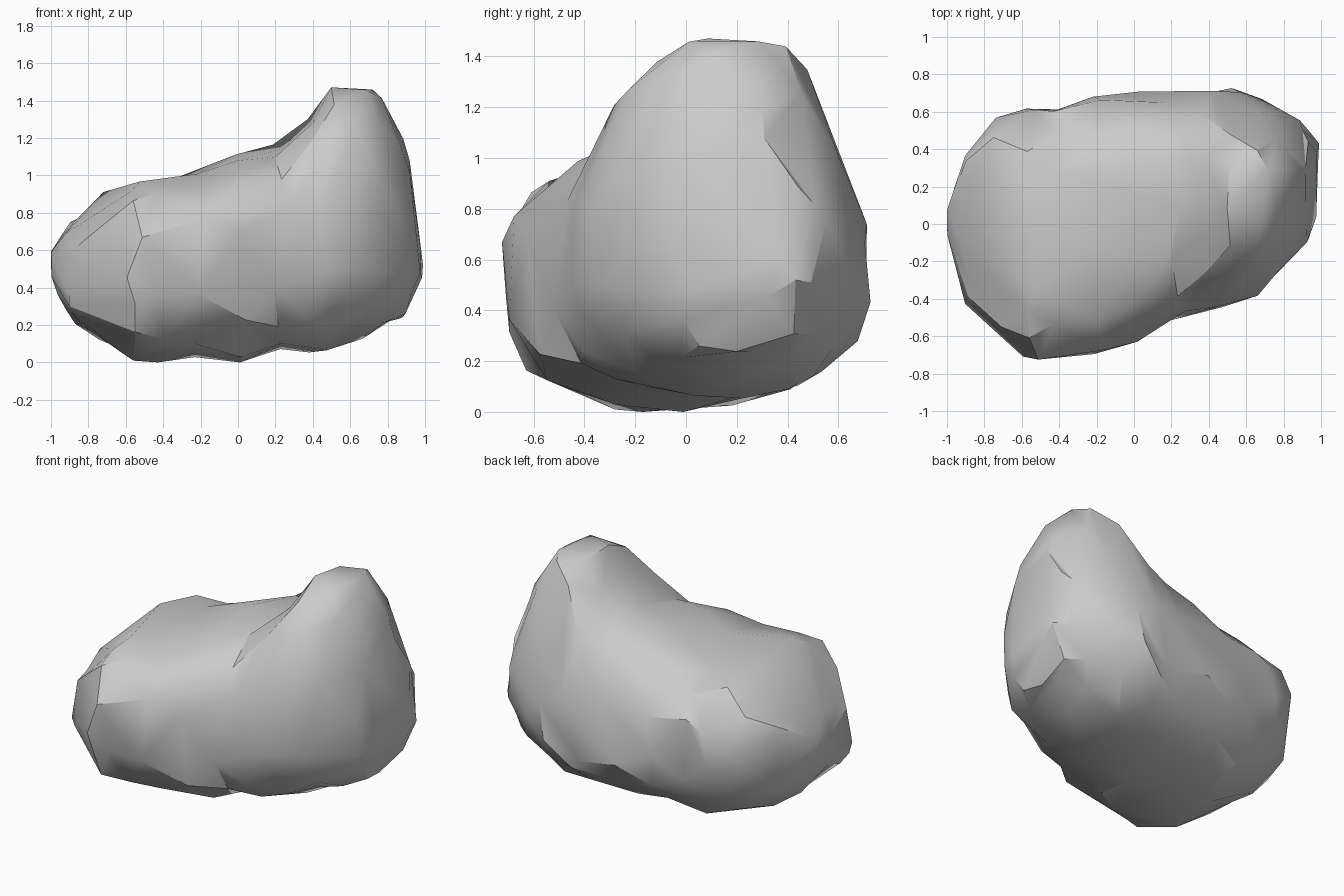
import bpy, bmesh, math, random
from mathutils import Vector

if "Cube" in bpy.data.objects:
    bpy.data.objects.remove(bpy.data.objects["Cube"])

random.seed(11)
SIDES = 18

# Cross-sections along x: x, front y/z, back y/z, top y/z, bottom y/z
SECTIONS = [
    (-1.00, -.07, .54, .08, .55, .00, .61, .00, .44),
    (-.95, -.27, .53, .25, .55, .02, .73, -.03, .34),
    (-.88, -.45, .46, .39, .53, .06, .80, -.05, .22),
    (-.73, -.60, .48, .55, .52, .06, .92, -.08, .11),
    (-.56, -.73, .52, .62, .50, .02, .97, -.13, .03),
    (-.42, -.72, .53, .64, .50, .04, .985, -.15, .00),
    (-.22, -.71, .53, .67, .50, .10, 1.02, -.12, .04),
    (.00, -.645, .52, .69, .52, .18, 1.11, .00, .015),
    (.22, -.53, .53, .70, .56, .26, 1.17, .12, .06),
    (.38, -.49, .54, .715, .60, .27, 1.33, .20, .05),
    (.52, -.45, .55, .73, .63, .27, 1.47, .22, .09),
    (.66, -.37, .58, .68, .65, .24, 1.485, .20, .14),
    (.76, -.29, .60, .62, .66, .23, 1.44, .20, .18),
    (.87, -.17, .60, .55, .64, .20, 1.23, .18, .24),
    (.93, -.09, .57, .51, .60, .20, 1.06, .20, .33),
    (.985, .02, .54, .43, .55, .21, .68, .20, .45),
]

# Broad chipped faces: point on plane, outward normal
CHIPS = [
    ((-.73, -.59, .45), (-.67, -.73, -.05)),
    ((-.60, -.20, .95), (-.71, -.17, .67)),
    ((.95, .20, .80), (1.0, -.05, .10)),
    ((.95, .20, .38), (.90, -.05, -.35)),
    ((.60, .47, 1.32), (.15, .93, .33)),
]


def section_point(sec, angle, power_front, power_back):
    x, fy, fz, by, bz, ty, tz, uy, uz = sec
    c, s = math.cos(angle), math.sin(angle)
    sy, sz = (by, bz) if c > 0 else (fy, fz)
    ey, ez = (ty, tz) if s > 0 else (uy, uz)
    n = 2.35 if s <= 0 else (power_back if c > 0 else power_front)
    a, b = abs(c) ** (2 / n), abs(s) ** (2 / n)
    return ey + (sy - ey) * a, sz + (ez - sz) * b


# Boulder body: irregular loft with staggered rings
bm = bmesh.new()
rings = []
for i, sec in enumerate(SECTIONS):
    t = min(1, max(0, (sec[0] + .3) / .7))
    p_front, p_back = 2.8 - .4 * t, 2.7 - .75 * t
    j = .024 if 1 < i < len(SECTIONS) - 2 else .008
    ring = []
    for k in range(SIDES):
        ang = 2 * math.pi * (k + .5 * (i % 2)) / SIDES
        y, z = section_point(sec, ang, p_front, p_back)
        ring.append(bm.verts.new((sec[0] + random.uniform(-j, j),
                                  y + random.uniform(-j, j),
                                  z + random.uniform(-j, j))))
    rings.append(ring)

for i in range(len(rings) - 1):
    lo, hi = rings[i], rings[i + 1]
    for k in range(SIDES):
        n = (k + 1) % SIDES
        if i % 2 == 0:
            bm.faces.new((lo[k], lo[n], hi[k]))
            bm.faces.new((lo[n], hi[n], hi[k]))
        else:
            bm.faces.new((lo[k], hi[n], hi[k]))
            bm.faces.new((lo[k], lo[n], hi[n]))

# Blunt ends
for ring, x in ((rings[0], -1.0), (rings[-1], 1.0)):
    y = sum(v.co.y for v in ring) / SIDES
    z = sum(v.co.z for v in ring) / SIDES
    tip = bm.verts.new((x, y, z))
    for k in range(SIDES):
        bm.faces.new((ring[k], ring[(k + 1) % SIDES], tip))

# Flatten the chips (limited depth, so the outline is kept)
for point, normal in CHIPS:
    n = Vector(normal).normalized()
    for v in bm.verts:
        d = (v.co - Vector(point)).dot(n)
        if d > 0:
            v.co -= n * min(d, .05)
for v in bm.verts:
    v.co.z = max(0, v.co.z)
    v.co.x = max(-1, min(1, v.co.x))

bmesh.ops.recalc_face_normals(bm, faces=bm.faces)
mesh = bpy.data.meshes.new("boulder")
bm.to_mesh(mesh)
bm.free()
boulder = bpy.data.objects.new("boulder", mesh)
bpy.context.collection.objects.link(boulder)

# Merge small triangles into broad chipped planes
chip = boulder.modifiers.new("chipped_planes", 'DECIMATE')
chip.ratio = .5
bpy.context.view_layer.objects.active = boulder
boulder.select_set(True)
bpy.ops.object.modifier_apply(modifier=chip.name)
bpy.ops.object.shade_smooth_by_angle(angle=math.radians(29))
